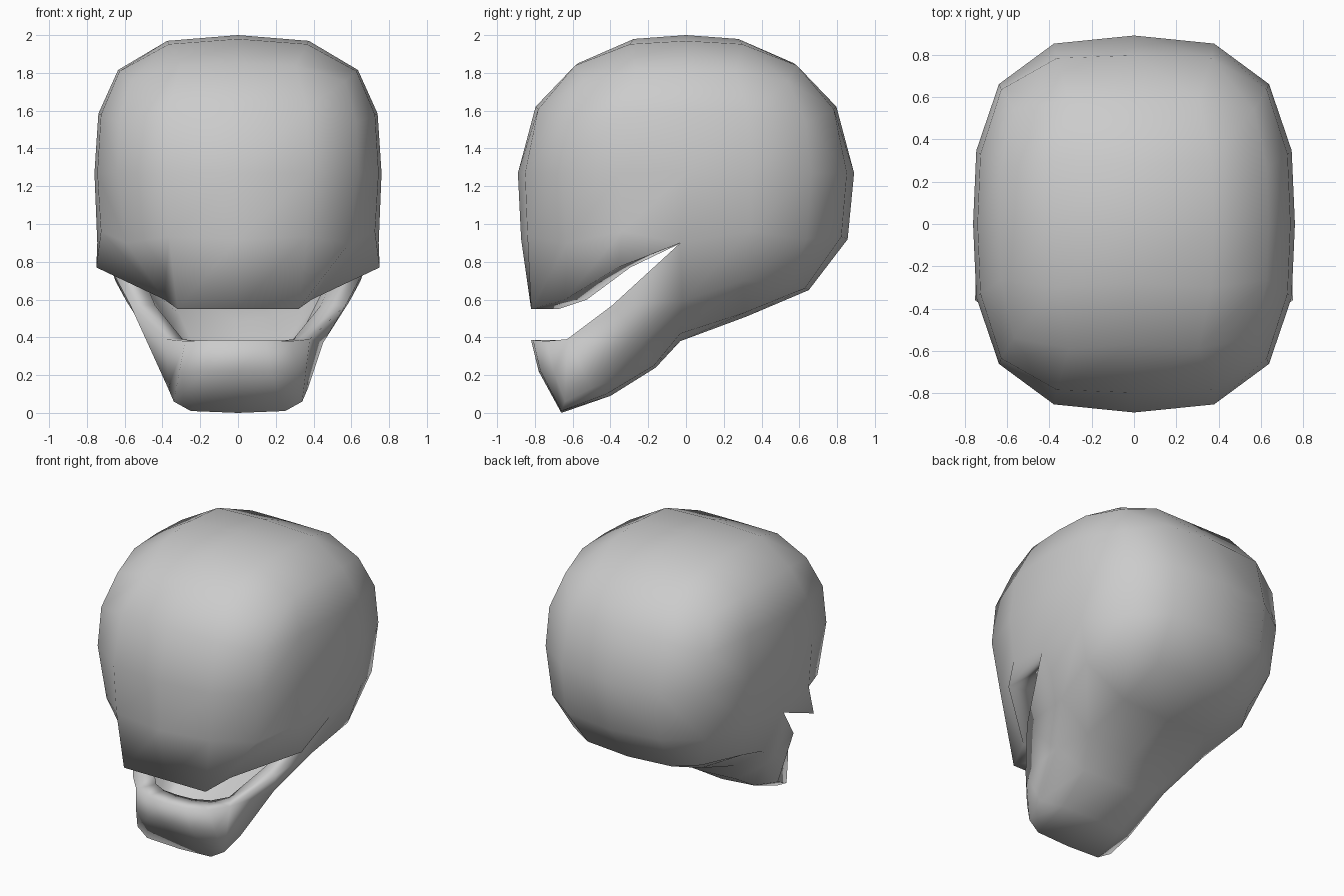
import bpy
import bmesh
from math import copysign
from mathutils import Vector

cube = bpy.data.objects.get("Cube")
if cube:
    bpy.data.objects.remove(cube, do_unlink=True)

grey = bpy.data.materials.new("bone_grey")
grey.use_nodes = True
colour = (0.6, 0.6, 0.6, 1)
grey.diffuse_color = colour
grey.node_tree.nodes["Principled BSDF"].inputs["Base Color"].default_value = colour

bm = bmesh.new()
verts = {}
HALF = Vector((0.76, 0.89, 0.73))
POWER = 3

# Hand-placed points on the +x half: lip, cheek, jaw hinge and underside
PLACED = {
    (0, -2, -2): (0, -0.82, 0.55),
    (1, -2, -2): (0.32, -0.82, 0.55),
    (2, -2, -2): (0.39, -0.64, 0.6),
    (2, -1, -2): (0.75, -0.36, 0.77),
    (2, -2, -1): (0.59, -0.63, 0.9),
    (2, 2, -1): (0.6, 0.64, 0.92),
    (2, 0, -1): (0.745, -0.03, 0.9),
    (2, 0, -2): (0.59, -0.02, 0.59),
    (1, 0, -2): (0.36, -0.03, 0.42),
    (0, 0, -2): (0, -0.03, 0.38),
    (1, 1, -2): (0.34, 0.31, 0.53),
    (0, 1, -2): (0, 0.32, 0.51),
    (2, 1, -2): (0.65, 0.3, 0.7),
    (2, 2, -2): (0.5, 0.54, 0.68),
    (1, 2, -2): (0.33, 0.63, 0.66),
    (0, 2, -2): (0, 0.65, 0.65),
}

# Jaw sections from hinge to chin: centre, half, corner, rim
JAW = [
    [(0, -0.16, 0.24), (0.27, -0.17, 0.25), (0.45, -0.24, 0.37), (0.57, -0.39, 0.57)],
    [(0, -0.4, 0.09), (0.24, -0.42, 0.1), (0.37, -0.5, 0.13), (0.38, -0.63, 0.39)],
    [(0, -0.66, 0), (0.25, -0.66, 0.01), (0.34, -0.64, 0.06), (0.28, -0.74, 0.38)],
]
CHIN_MID = [(0, -0.78, 0.22), (0.17, -0.77, 0.22), (0.31, -0.7, 0.22)]
CHIN_RIM = [(0, -0.82, 0.385), (0.15, -0.81, 0.385)]


def mirrored(point, side):
    return (point[0] * (-1 if side < 0 else 1), point[1], point[2])


def spaced(step, middle, end):
    """Grid step (-2 to 2) turned into a signed direction component."""
    return copysign((0, middle, end)[abs(step)], step)


def skull_point(key):
    """Rounded-box position for a cube grid key."""
    placed = PLACED.get((abs(key[0]), key[1], key[2]))
    if placed:
        return mirrored(placed, key[0])
    d = Vector((spaced(key[0], 0.52, 1.13), spaced(key[1], 0.45, 1), spaced(key[2], 0.5, 1.01)))
    d /= sum(abs(c) ** POWER for c in d) ** (1 / POWER)
    if d.z > 0:
        # Crown narrows front to back, less so towards the sides
        d.y *= 1 - 0.3 * d.z ** 2 * (1 - 0.5 * abs(d.x))
    elif key[1] == -2 and key[2] == -1:
        d.y *= 1.02
    return (d.x * HALF.x, d.y * HALF.y, 1.27 + d.z * HALF.z)


def vert(key):
    if key not in verts:
        verts[key] = bm.verts.new(skull_point(key))
    return verts[key]


def face(*keys):
    return bm.faces.new([vert(k) for k in keys])


# Skull: subdivided rounded cube, open under the front half
for axis in range(3):
    for side in (-2, 2):
        for a in range(-2, 2):
            for b in range(-2, 2):
                if axis == 2 and side < 0 and b < 0:
                    continue
                keys = []
                for u, v in ((a, b), (a + 1, b), (a + 1, b + 1), (a, b + 1)):
                    k = [u, v]
                    k.insert(axis, side)
                    keys.append(tuple(k))
                # Tear at the mouth corner
                if axis == 0 and a == -1 and b == -2:
                    keys = [k for k in keys if k[1:] != (0, -2)]
                face(*keys)


def jaw_key(section, col):
    if section == 0:
        return (2 if col > 0 else -2, 0, -1) if abs(col) == 3 else (col, 0, -2)
    return ("jaw", section, col)


# Jaw points
for s, section in enumerate(JAW, 1):
    for col in range(-3, 4):
        verts[("jaw", s, col)] = bm.verts.new(mirrored(section[abs(col)], col))
for name, row in (("mid", CHIN_MID), ("rim", CHIN_RIM)):
    n = len(row)
    for col in range(1 - n, n):
        verts[(name, col)] = bm.verts.new(mirrored(row[abs(col)], col))
for side in (-1, 1):
    verts[("rim", side * 2)] = verts[("jaw", 3, side * 3)]

# Jaw sides and underside
for s in range(3):
    for c in range(-3, 3):
        keys = [jaw_key(s, c), jaw_key(s, c + 1), jaw_key(s + 1, c + 1), jaw_key(s + 1, c)]
        if s == 2 and c in (-3, 2):
            keys.insert(3, ("mid", -2 if c < 0 else 2))
        face(*keys)

# Chin front
for c in range(-2, 2):
    face(("jaw", 3, c), ("jaw", 3, c + 1), ("mid", c + 1), ("mid", c))
    face(("mid", c), ("mid", c + 1), ("rim", c + 1), ("rim", c))

bmesh.ops.recalc_face_normals(bm, faces=bm.faces[:])
if max(bm.faces, key=lambda f: f.calc_center_median().z).normal.z < 0:
    bmesh.ops.reverse_faces(bm, faces=bm.faces[:])
bm.normal_update()

# Hollow mouth: inner shell joined by a level lip
outer_faces = bm.faces[:]
rim_edges = [e for e in bm.edges if e.is_boundary]
inner_points = {}
for v in bm.verts:
    if v.is_boundary:
        inner_points[v] = Vector((v.co.x * 0.77, v.co.y * 0.82, v.co.z))
    else:
        inner_points[v] = v.co - v.normal * 0.13
inner = {v: bm.verts.new(co) for v, co in inner_points.items()}
for f in outer_faces:
    bm.faces.new([inner[v] for v in reversed(f.verts)])
for e in rim_edges:
    a, b = e.verts
    bm.faces.new((a, b, inner[b], inner[a]))
bmesh.ops.recalc_face_normals(bm, faces=bm.faces[:])

for f in bm.faces:
    f.smooth = True
mesh = bpy.data.meshes.new("skull_and_jaw")
bm.to_mesh(mesh)
bm.free()
mesh.materials.append(grey)
skull = bpy.data.objects.new("skull_and_jaw", mesh)
bpy.context.collection.objects.link(skull)
